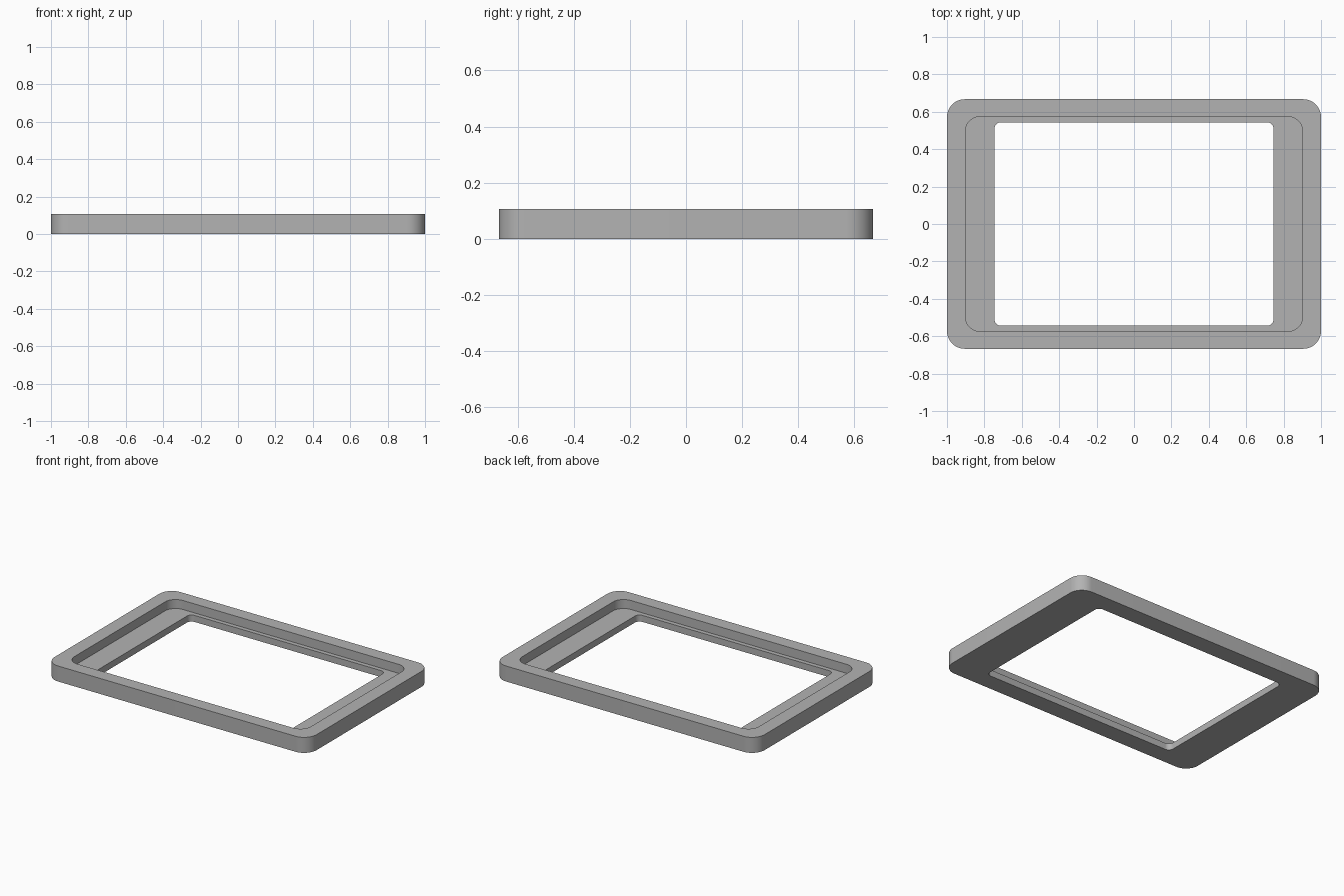
import bpy
import math

cube = bpy.data.objects.get("Cube")
if cube:
    bpy.data.objects.remove(cube, do_unlink=True)

HEIGHT = 0.107
LEDGE = 0.045
STEPS = 12  # segments per rounded corner


def rounded_rectangle(half_x, half_y, radius, z):
    """Counter-clockwise ring of points with round corners."""
    ring = []
    for quarter, (sx, sy) in enumerate([(1, 1), (-1, 1), (-1, -1), (1, -1)]):
        for i in range(STEPS + 1):
            angle = (quarter + i / STEPS) * math.pi / 2
            ring.append((sx * (half_x - radius) + radius * math.cos(angle),
                         sy * (half_y - radius) + radius * math.sin(angle), z))
    return ring


# Outlines: half width, half depth, corner radius
outer = (1.0, 0.667, 0.095)
recess = (0.902, 0.574, 0.08)
window = (0.746, 0.544, 0.035)

# Cross-section of the frame, from the outer foot round to the window foot
rings = [
    rounded_rectangle(*outer, 0),
    rounded_rectangle(*outer, HEIGHT),
    rounded_rectangle(*recess, HEIGHT),
    rounded_rectangle(*recess, LEDGE),
    rounded_rectangle(*window, LEDGE),
    rounded_rectangle(*window, 0),
]
count = len(rings[0])
verts = [point for ring in rings for point in ring]
faces = []
for r in range(len(rings)):
    a, b = r * count, (r + 1) % len(rings) * count
    for i in range(count):
        j = (i + 1) % count
        faces.append((a + i, a + j, b + j, b + i))

mesh = bpy.data.meshes.new("bezel_frame")
mesh.from_pydata(verts, [], faces)
mesh.update()
frame = bpy.data.objects.new("bezel_frame", mesh)
bpy.context.collection.objects.link(frame)

# Plain grey finish
grey = bpy.data.materials.new("plain_grey")
grey.use_nodes = True
colour = (0.45, 0.45, 0.45, 1)
grey.diffuse_color = colour
grey.node_tree.nodes["Principled BSDF"].inputs["Base Color"].default_value = colour
mesh.materials.append(grey)

# Smooth round corners, crisp rims
bpy.ops.object.select_all(action="DESELECT")
frame.select_set(True)
bpy.context.view_layer.objects.active = frame
bpy.ops.object.shade_smooth_by_angle(angle=math.radians(30))
